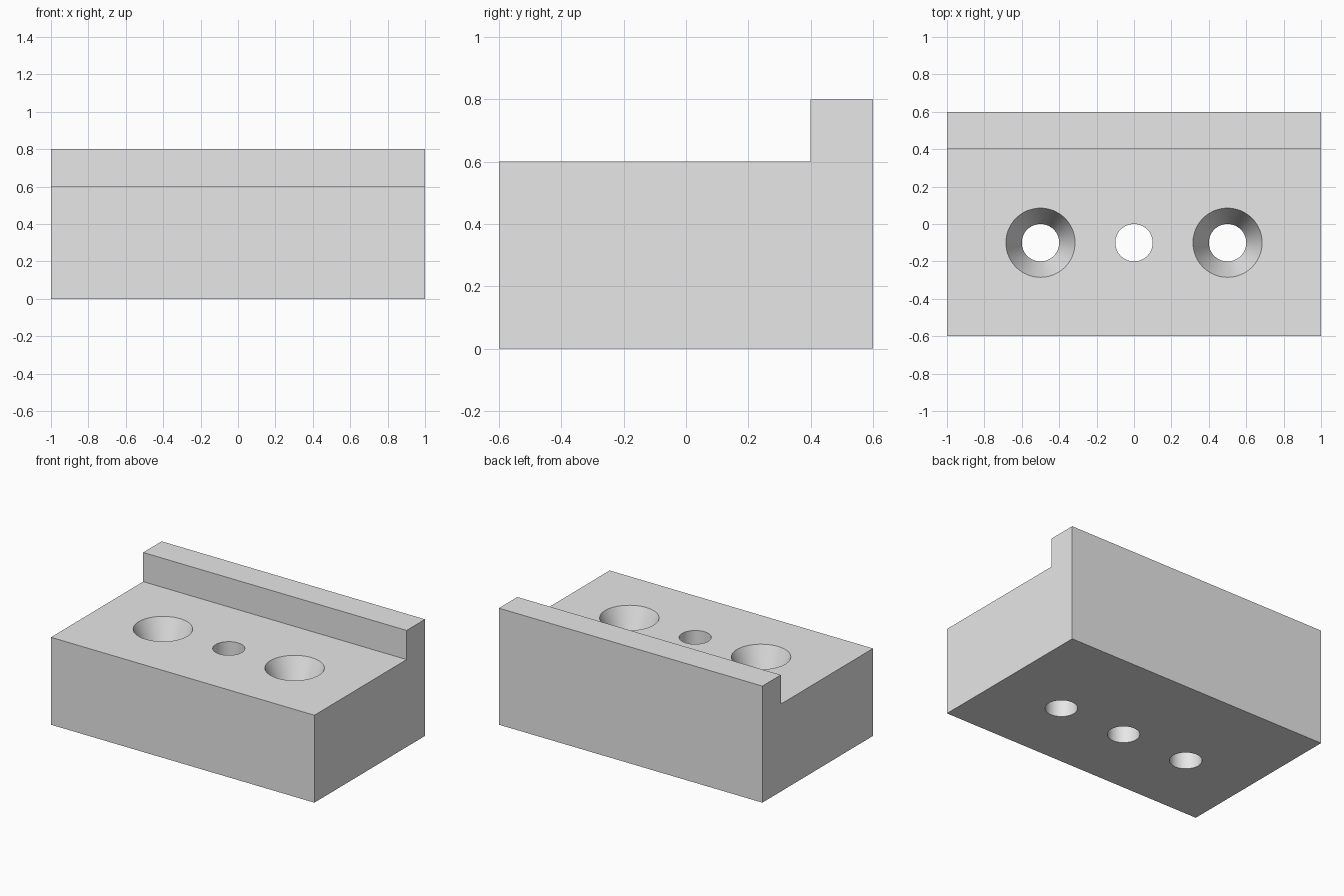
import bpy, bmesh, math

if "Cube" in bpy.data.objects:
    bpy.data.objects.remove(bpy.data.objects["Cube"], do_unlink=True)

SEGMENTS = 64
HOLE_RADIUS = 0.1
SINK_RADIUS = 0.185
SINK_DEPTH = 0.2
DECK = 0.6
HOLE_Y = -0.1

grey = bpy.data.materials.new("plain grey")
grey.use_nodes = True
colour = (0.8, 0.8, 0.8, 1)
grey.diffuse_color = colour
grey.node_tree.nodes["Principled BSDF"].inputs["Base Color"].default_value = colour


def add_object(name, bm):
    bmesh.ops.recalc_face_normals(bm, faces=bm.faces)
    mesh = bpy.data.meshes.new(name)
    bm.to_mesh(mesh)
    bm.free()
    mesh.materials.append(grey)
    obj = bpy.data.objects.new(name, mesh)
    bpy.context.collection.objects.link(obj)
    return obj


def turned_cutter(name, x, profile):
    """Solid of revolution from (radius, height) pairs."""
    bm = bmesh.new()
    rings = []
    for radius, z in profile:
        angles = [math.tau * i / SEGMENTS for i in range(SEGMENTS)]
        rings.append([bm.verts.new((x + radius * math.cos(a),
                                    HOLE_Y + radius * math.sin(a), z)) for a in angles])
    for low, high in zip(rings, rings[1:]):
        for i in range(SEGMENTS):
            j = (i + 1) % SEGMENTS
            bm.faces.new((low[i], low[j], high[j], high[i]))
    bm.faces.new(rings[0])
    bm.faces.new(rings[-1])
    cutter = add_object(name, bm)
    cutter.hide_render = True
    return cutter


# Block with a raised lip along the back, extruded from its side profile
bm = bmesh.new()
side = [(-0.6, 0), (0.6, 0), (0.6, 0.8), (0.4, 0.8), (0.4, DECK), (-0.6, DECK)]
face = bm.faces.new([bm.verts.new((-1, y, z)) for y, z in side])
extruded = bmesh.ops.extrude_face_region(bm, geom=[face])
bmesh.ops.translate(bm, vec=(2, 0, 0),
                    verts=[v for v in extruded["geom"] if isinstance(v, bmesh.types.BMVert)])
block = add_object("mounting_block", bm)

# Plain centre hole and two countersunk screw holes
over = 0.05
flare = (SINK_RADIUS - HOLE_RADIUS) / SINK_DEPTH
plain = [(HOLE_RADIUS, -over), (HOLE_RADIUS, DECK + over)]
sunk = [(HOLE_RADIUS, -over), (HOLE_RADIUS, DECK - SINK_DEPTH),
        (SINK_RADIUS + flare * over, DECK + over)]
cutters = [turned_cutter("centre_hole_cutter", 0, plain),
           turned_cutter("left_hole_cutter", 0.5, sunk),
           turned_cutter("right_hole_cutter", -0.5, sunk)]

bpy.ops.object.select_all(action="DESELECT")
block.select_set(True)
bpy.context.view_layer.objects.active = block
for cutter in cutters:
    mod = block.modifiers.new(cutter.name, "BOOLEAN")
    mod.operation = "DIFFERENCE"
    mod.solver = "EXACT"
    mod.object = cutter
    bpy.ops.object.modifier_apply(modifier=mod.name)
    bpy.data.objects.remove(cutter, do_unlink=True)

# Smooth hole walls, crisp edges
bpy.ops.object.shade_smooth_by_angle(angle=math.radians(20))
